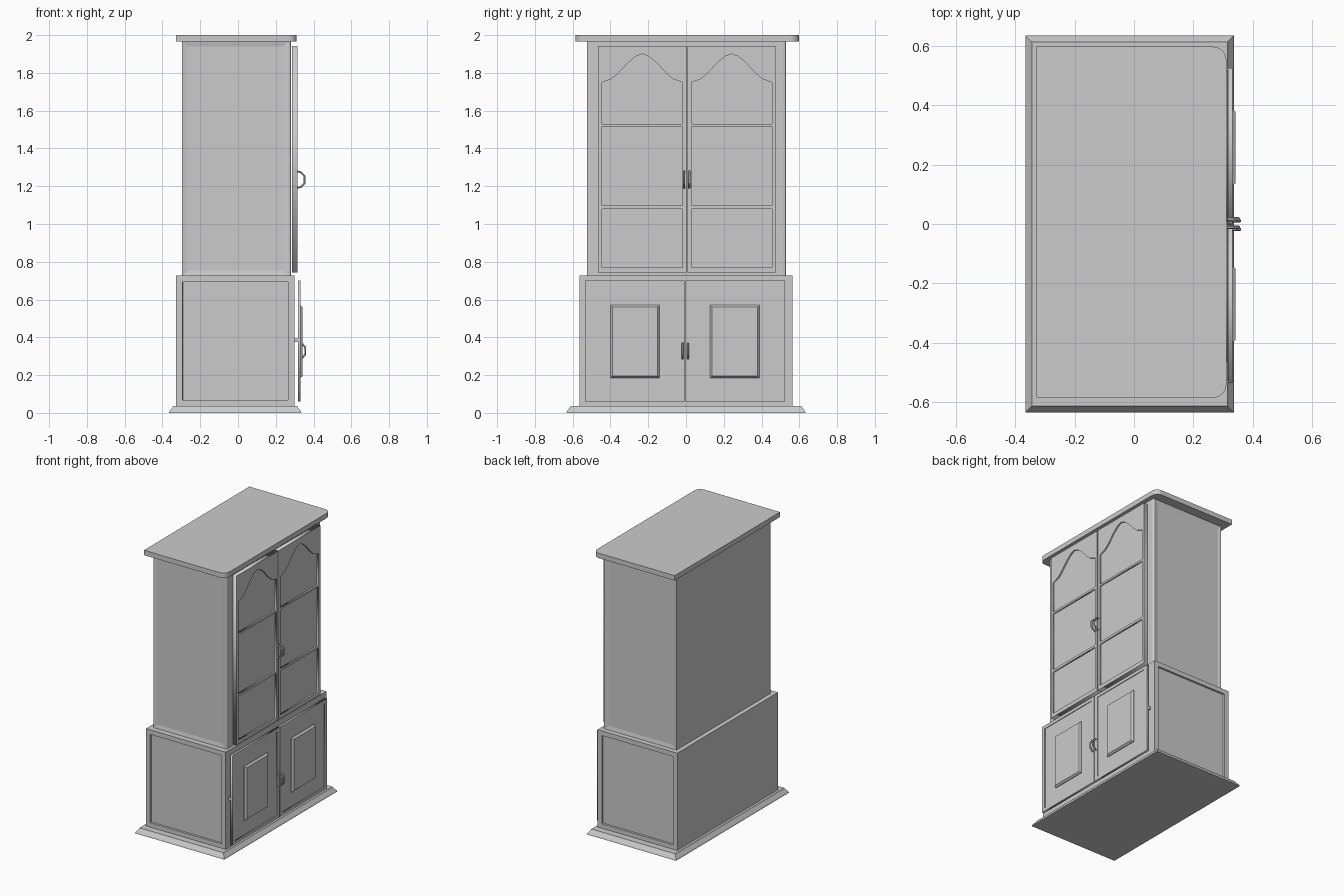
import bpy, bmesh
from mathutils import Matrix, Vector

if "Cube" in bpy.data.objects:
    bpy.data.objects.remove(bpy.data.objects["Cube"])


def finish(name, bm):
    bmesh.ops.recalc_face_normals(bm, faces=bm.faces)
    me = bpy.data.meshes.new(name)
    bm.to_mesh(me)
    bm.free()
    ob = bpy.data.objects.new(name, me)
    bpy.context.collection.objects.link(ob)
    return ob


def box_bm(lo, hi):
    bm = bmesh.new()
    bmesh.ops.create_cube(bm, size=1)
    for v in bm.verts:
        v.co = Vector([lo[i] if v.co[i] < 0 else hi[i] for i in range(3)])
    return bm


def box(name, lo, hi):
    return finish(name, box_bm(lo, hi))


def round_front(bm, r, seg):
    """Round the two vertical edges on the +x side."""
    x = max(v.co.x for v in bm.verts)
    edges = [e for e in bm.edges
             if all(abs(v.co.x - x) < 1e-5 for v in e.verts)
             and abs(e.verts[0].co.z - e.verts[1].co.z) > 1e-4]
    bmesh.ops.bevel(bm, geom=edges, offset=r, segments=seg, profile=0.5, affect='EDGES')


def sink_sides(bm, border, slope, depth):
    """Recess a panel in both y-facing sides."""
    bm.normal_update()
    faces = [f for f in bm.faces if abs(f.normal.y) > 0.99]
    if border:
        bmesh.ops.inset_individual(bm, faces=faces, thickness=border)
    bmesh.ops.inset_individual(bm, faces=faces, thickness=slope, depth=-depth)


def rect(y0, y1, z0, z1):
    return [(y0, z0), (y1, z0), (y1, z1), (y0, z1)]


def frame(name, loops, x0, x1):
    """Flat plate in the yz plane; loops after the first are holes."""
    cu = bpy.data.curves.new(name, 'CURVE')
    cu.dimensions = '2D'
    cu.fill_mode = 'BOTH'
    cu.extrude = (x1 - x0) / 2
    for pts in loops:
        s = cu.splines.new('POLY')
        s.points.add(len(pts) - 1)
        for p, (y, z) in zip(s.points, pts):
            p.co = (y, z, 0, 1)
        s.use_cyclic_u = True
    ob = bpy.data.objects.new(name, cu)
    bpy.context.collection.objects.link(ob)
    ob.matrix_world = Matrix(((0, 0, 1, (x0 + x1) / 2), (1, 0, 0, 0), (0, 1, 0, 0), (0, 0, 0, 1)))
    bpy.ops.object.select_all(action='DESELECT')
    ob.select_set(True)
    bpy.context.view_layer.objects.active = ob
    bpy.ops.object.convert(target='MESH')
    return ob


def handle(name, x, y, z, half, reach):
    """Bent bar pull."""
    cu = bpy.data.curves.new(name, 'CURVE')
    cu.dimensions = '3D'
    cu.bevel_depth = 0.006
    cu.bevel_resolution = 1
    cu.use_fill_caps = True
    s = cu.splines.new('POLY')
    pts = [(-0.004, 1), (reach * 0.4, 0.92), (reach, 0.45),
           (reach, -0.45), (reach * 0.4, -0.92), (-0.004, -1)]
    s.points.add(len(pts) - 1)
    for p, (dx, dz) in zip(s.points, pts):
        p.co = (x + dx, y, z + dz * half, 1)
    ob = bpy.data.objects.new(name, cu)
    bpy.context.collection.objects.link(ob)
    bpy.ops.object.select_all(action='DESELECT')
    ob.select_set(True)
    bpy.context.view_layer.objects.active = ob
    bpy.ops.object.convert(target='MESH')
    bpy.ops.object.shade_smooth_by_angle()


# plinth with sloped moulding
bm = bmesh.new()
rings = []
for z, d in [(0, 0), (0.008, 0.003), (0.028, 0.018), (0.036, 0.022)]:
    rings.append([bm.verts.new(p) for p in (
        (-0.366 + d, -0.634 + d, z), (0.336 - d, -0.634 + d, z),
        (0.336 - d, 0.634 - d, z), (-0.366 + d, 0.634 - d, z))])
for a, b in zip(rings, rings[1:]):
    for i in range(4):
        j = (i + 1) % 4
        bm.faces.new((a[i], a[j], b[j], b[i]))
bm.faces.new(rings[0])
bm.faces.new(rings[-1])
finish("plinth", bm)

# lower cabinet with sunken side panels
bm = box_bm((-0.327, -0.565, 0.034), (0.299, 0.565, 0.727))
sink_sides(bm, 0.047, 0.002, 0.012)
finish("lower_body", bm)

# upper cabinet with softly dished sides and rounded front corners
bm = box_bm((-0.296, -0.525, 0.725), (0.28, 0.529, 1.967))
round_front(bm, 0.012, 3)
sink_sides(bm, 0, 0.04, 0.006)
finish("upper_body", bm)

# top board with rounded front corners
bm = box_bm((-0.329, -0.585, 1.965), (0.311, 0.597, 2.0))
round_front(bm, 0.045, 6)
finish("top_board", bm)

# upper doors: frame with three openings and a glass sheet behind
half_arch = [(0, 1.75), (0.12, 1.768), (0.2, 1.797), (0.32, 1.853), (0.42, 1.888), (0.5, 1.9)]
arch = half_arch + [(1 - t, z) for t, z in half_arch[-2::-1]]
for side, y0, y1 in (("left", -0.465, 0.002), ("right", 0.008, 0.475)):
    a, b = y0 + 0.021, y1 - 0.021
    arched = [(a, 1.53), (b, 1.53)] + [(b + (a - b) * t, z) for t, z in arch]
    frame(side + "_upper_door_frame",
          [rect(y0, y1, 0.742, 1.942), rect(a, b, 0.77, 1.08), rect(a, b, 1.097, 1.516), arched],
          0.285, 0.314)
    box(side + "_glass", (0.294, y0 + 0.01, 0.75), (0.304, y1 - 0.01, 1.93))

# lower doors: frame, recessed board and bevelled raised panel
for side, y0, y1 in (("left", -0.535, -0.008), ("right", -0.003, 0.525)):
    frame(side + "_lower_door_frame",
          [rect(y0, y1, 0.06, 0.70), rect(y0 + 0.027, y1 - 0.027, 0.083, 0.677)], 0.317, 0.331)
    box(side + "_door_board", (0.318, y0 + 0.01, 0.07), (0.326, y1 - 0.01, 0.69))
    p0 = -0.4 if side == "left" else 0.128
    bm = box_bm((0.322, p0, 0.185), (0.33, p0 + 0.26, 0.57))
    bm.normal_update()
    front = [f for f in bm.faces if f.normal.x > 0.9]
    bmesh.ops.inset_individual(bm, faces=front, thickness=0.014, depth=0.012)
    finish(side + "_raised_panel", bm)
    # hinge bridging the gap to the cabinet
    hy = y0 + 0.004 if side == "left" else y1 - 0.004
    box(side + "_hinge", (0.297, hy - 0.004, 0.375), (0.319, hy + 0.004, 0.395))

# door pulls
for side, yu, yl in (("left", -0.011, -0.018), ("right", 0.017, 0.011)):
    handle(side + "_upper_handle", 0.318, yu, 1.235, 0.043, 0.034)
    handle(side + "_lower_handle", 0.33, yl, 0.328, 0.04, 0.026)
